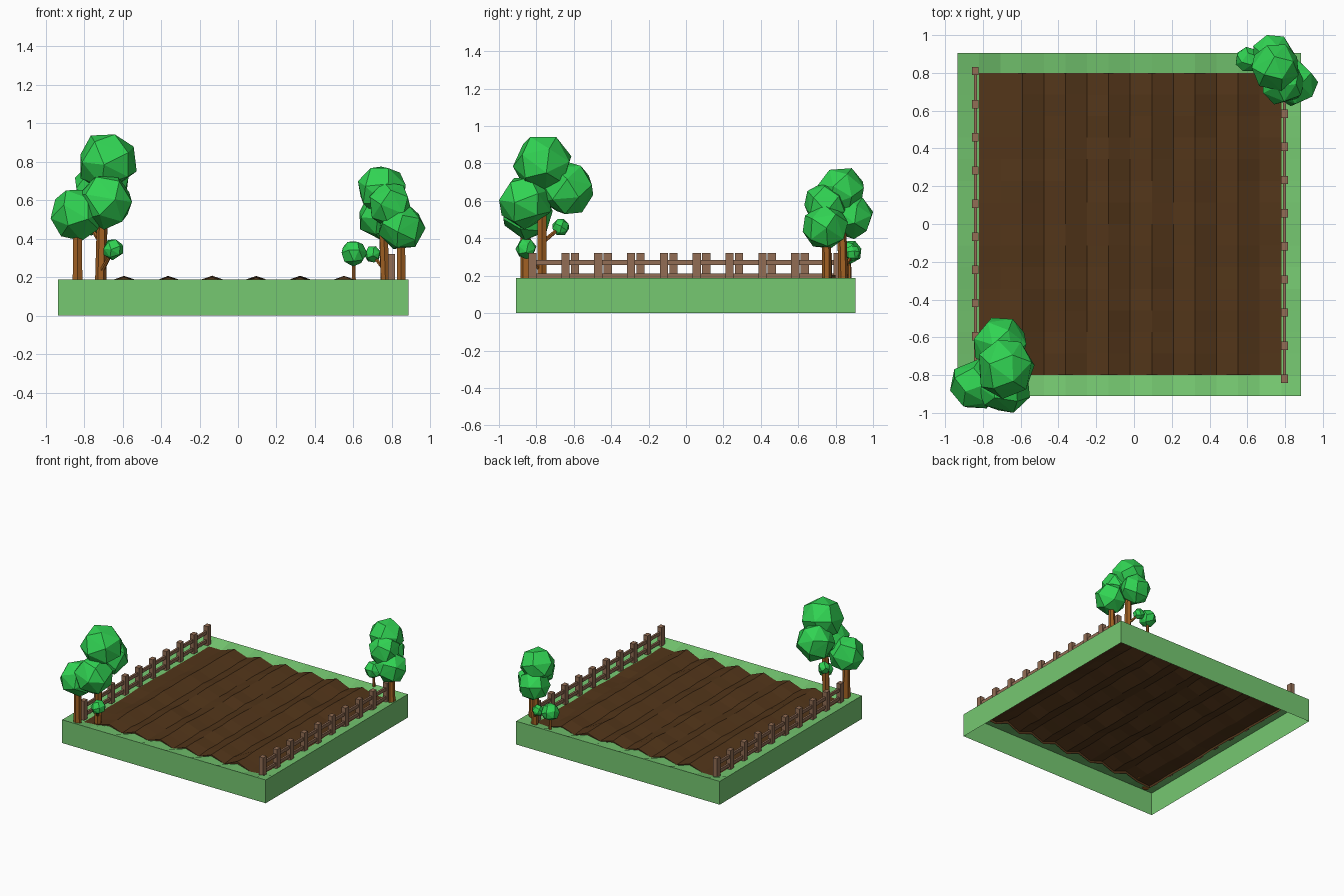
import bpy, bmesh, random
from math import sin, cos, pi, sqrt
from mathutils import Vector

if "Cube" in bpy.data.objects:
    bpy.data.objects.remove(bpy.data.objects["Cube"])

random.seed(4)


def material(name, rgb):
    m = bpy.data.materials.new(name)
    m.diffuse_color = (*rgb, 1)
    m.use_nodes = True
    m.node_tree.nodes["Principled BSDF"].inputs["Base Color"].default_value = m.diffuse_color
    return m


GRASS = material("grass", (0.18, 0.58, 0.165))
SOIL = material("soil", (0.085, 0.036, 0.010))
WOOD = material("fence_wood", (0.29, 0.155, 0.09))
BARK = material("bark", (0.36, 0.12, 0.017))
LEAF = material("leaf", (0.03, 0.65, 0.085))


def finish(name, bm, mat):
    bmesh.ops.recalc_face_normals(bm, faces=bm.faces)
    me = bpy.data.meshes.new(name)
    bm.to_mesh(me)
    bm.free()
    me.materials.append(mat)
    ob = bpy.data.objects.new(name, me)
    bpy.context.collection.objects.link(ob)
    return ob


# Ploughed field: 14 x 14 cells with alternating ridges and furrows
N = 14
xs = [-0.935] + [-0.82 + 1.6 * i / N for i in range(N + 1)] + [0.885]
ys = [-0.91] + [-0.8 + 1.6 * j / N for j in range(N + 1)] + [0.905]
height = {}
for i in range(1, N + 2):
    for j in range(1, N + 2):
        ridge = i % 2 == 1 and 1 < i < N
        height[i, j] = (0.202 if ridge else 0.162) + random.uniform(-0.006, 0.006)


def on_rim(p):
    return p.x < -0.93 or p.x > 0.88 or p.y < -0.905 or p.y > 0.9


def sheet(want_soil):
    bm = bmesh.new()
    v = {}
    for i, x in enumerate(xs):
        for j, y in enumerate(ys):
            z = height.get((i, j), 0.188)
            v[i, j] = bm.verts.new((x, y, z if want_soil else min(z, 0.188)))
    for i in range(N + 2):
        for j in range(N + 2):
            if (1 <= i <= N and 1 <= j <= N) == want_soil:
                bm.faces.new((v[i, j], v[i + 1, j], v[i + 1, j + 1], v[i, j + 1]))
    bmesh.ops.delete(bm, geom=[p for p in bm.verts if not p.link_faces], context='VERTS')
    return bm


def drop_edges(bm, edges, dz):
    for g in bmesh.ops.extrude_edge_only(bm, edges=edges)["geom"]:
        if isinstance(g, bmesh.types.BMVert):
            g.co.z -= dz


# Soil sheet with a shallow skirt closing it against the grass
bm = sheet(True)
drop_edges(bm, [e for e in bm.edges if e.is_boundary], 0.02)
finish("ploughed_soil", bm, SOIL)

# Grass border with side walls, open underneath
bm = sheet(False)
drop_edges(bm, [e for e in bm.edges if e.is_boundary and all(on_rim(p.co) for p in e.verts)], 0.188)
finish("grass_border", bm, GRASS)


# Fences: ten posts and two rails, the left one turned half a circle
def box(bm, c, s):
    for p in bmesh.ops.create_cube(bm, size=1)["verts"]:
        p.co = Vector(c) + Vector([a * b for a, b in zip(p.co, s)])


def fence(name, x, y0, step):
    bm = bmesh.new()
    for k in range(10):
        box(bm, (x, y0 + k * step, 0.244), (0.036, 0.044, 0.155))
    for z in (0.2, 0.27):
        box(bm, (x, y0 + 4.5 * step, z), (0.016, 9 * abs(step), 0.026))
    finish(name, bm, WOOD)


fence("right_fence", 0.797, -0.82, 0.1755)
fence("left_fence", -0.84, 0.81, -0.1755)


# Trees: six-sided stems and coarse triangulated leaf balls
def stem(name, a, b, r1, r2, sides=6):
    a, b = Vector(a), Vector(b)
    d = b - a
    bm = bmesh.new()
    bmesh.ops.create_cone(bm, cap_ends=True, segments=sides, radius1=r1, radius2=r2, depth=d.length)
    rot = d.to_track_quat('Z', 'Y')
    for p in bm.verts:
        p.co = (a + b) / 2 + rot @ p.co
    finish(name, bm, BARK)


def leaf_ball(name, c, r, points=18):
    turn = Vector([random.uniform(-1, 1) for _ in range(3)]).to_track_quat('Z', 'Y')
    bm = bmesh.new()
    for k in range(points):
        z = 1 - (2 * k + 1) / points
        a = k * pi * (3 - sqrt(5))
        s = sqrt(1 - z * z)
        bm.verts.new(Vector(c) + turn @ Vector((s * cos(a), s * sin(a), z)) * r * 1.06)
    bmesh.ops.convex_hull(bm, input=bm.verts)
    finish(name, bm, LEAF)


stems = [  # base, top, radii
    ((-0.714, -0.77, 0.17), (-0.70, -0.77, 0.72), 0.029, 0.027),
    ((-0.834, -0.857, 0.17), (-0.834, -0.857, 0.5), 0.029, 0.026),
    ((-0.71, -0.78, 0.23), (-0.65, -0.855, 0.34), 0.012, 0.009),
    ((-0.714, -0.765, 0.38), (-0.765, -0.67, 0.46), 0.012, 0.009),
    ((0.765, 0.84, 0.17), (0.75, 0.83, 0.6), 0.026, 0.023),
    ((0.848, 0.753, 0.17), (0.848, 0.75, 0.45), 0.026, 0.023),
    ((0.602, 0.875, 0.17), (0.602, 0.872, 0.3), 0.012, 0.009),
    ((0.76, 0.845, 0.24), (0.70, 0.89, 0.315), 0.011, 0.008),
]
for k, s in enumerate(stems):
    stem(f"tree_stem_{k + 1}", *s)

balls = [  # centre, radius
    ((-0.680, -0.765, 0.80), 0.153), ((-0.688, -0.860, 0.595), 0.140),
    ((-0.838, -0.85, 0.527), 0.133), ((-0.71, -0.635, 0.665), 0.141),
    ((-0.65, -0.855, 0.345), 0.054), ((-0.765, -0.67, 0.46), 0.045),
    ((0.748, 0.83, 0.655), 0.125), ((0.787, 0.745, 0.58), 0.114),
    ((0.85, 0.745, 0.46), 0.118), ((0.735, 0.888, 0.515), 0.113),
    ((0.602, 0.872, 0.325), 0.065), ((0.70, 0.89, 0.32), 0.042),
]
for k, (c, r) in enumerate(balls):
    leaf_ball(f"leaf_ball_{k + 1}", c, r)
